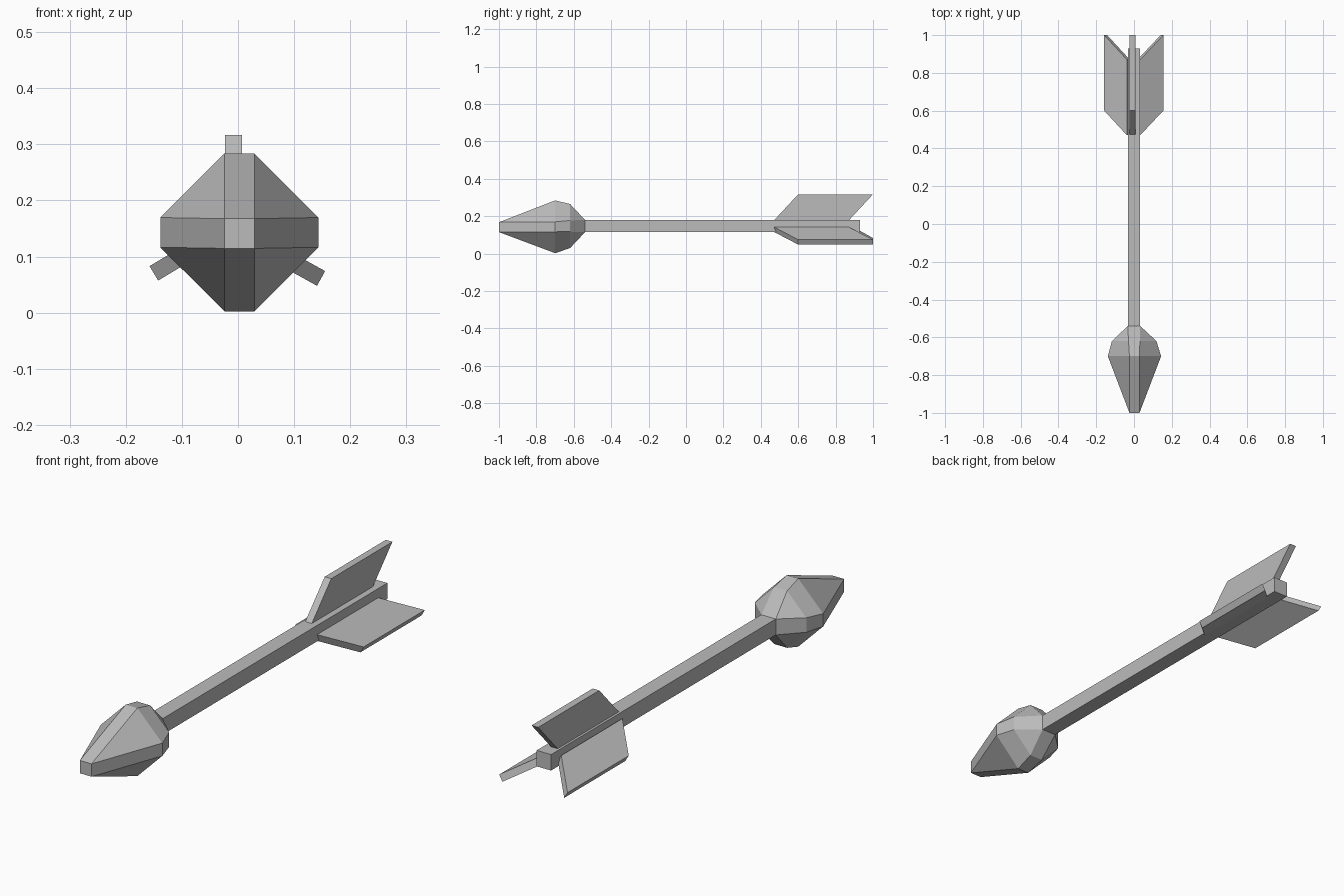
import bpy
import bmesh
from math import cos, sin, radians
from mathutils import Vector

cube = bpy.data.objects.get("Cube")
if cube:
    bpy.data.objects.remove(cube, do_unlink=True)

grey = bpy.data.materials.new("plain grey")
grey.use_nodes = True
colour = (0.5, 0.5, 0.5, 1)
grey.diffuse_color = colour
grey.node_tree.nodes["Principled BSDF"].inputs["Base Color"].default_value = colour


def loft(name, rings):
    """Skin a closed solid through rings of matching points."""
    bm = bmesh.new()
    loops = [[bm.verts.new(p) for p in ring] for ring in rings]
    for a, b in zip(loops, loops[1:]):
        for i in range(len(a)):
            j = (i + 1) % len(a)
            bm.faces.new((a[i], a[j], b[j], b[i]))
    bm.faces.new(loops[0])
    bm.faces.new(loops[-1])
    bmesh.ops.remove_doubles(bm, verts=bm.verts, dist=0.0005)
    bmesh.ops.recalc_face_normals(bm, faces=bm.faces)
    mesh = bpy.data.meshes.new(name)
    bm.to_mesh(mesh)
    bm.free()
    mesh.materials.append(grey)
    obj = bpy.data.objects.new(name, mesh)
    bpy.context.collection.objects.link(obj)
    return obj


def octagon(y, cx, cz, flat, reach):
    """Eight-sided ring; becomes a square when flat equals reach."""
    f, r = flat, reach
    pts = [(r, -f), (r, f), (f, r), (-f, r), (-r, f), (-r, -f), (-f, -r), (f, -r)]
    return [(cx + x, y, cz + z) for x, z in pts]


def square(y, half, cz):
    return [(x * half, y, cz + z * half) for x, z in ((1, -1), (1, 1), (-1, 1), (-1, -1))]


# Blunt faceted head
loft("arrow_head", [
    octagon(-1.0, 0.0025, 0.141, 0.0265, 0.0265),
    octagon(-0.7, 0.0025, 0.143, 0.0265, 0.141),
    octagon(-0.62, 0.001, 0.147, 0.03, 0.118),
    octagon(-0.54, 0, 0.147, 0.033, 0.033),
])

# Square shaft
loft("shaft", [square(-0.56, 0.033, 0.147), square(0.93, 0.033, 0.147)])


# Three swept fins, each drawn inward from its outer edge
def fin(name, tip_x, tip_z, angle, depth=0.14, half=0.015):
    a = radians(angle)
    out = Vector((cos(a), 0, sin(a)))
    side = Vector((-sin(a), 0, cos(a))) * half
    tip = Vector((tip_x, 0, tip_z))
    outline = [(0.47, depth), (0.6, 0), (1.0, 0), (0.87, depth)]
    mid = [tip - out * d + Vector((0, y, 0)) for y, d in outline]
    loft(name, [[p - side for p in mid], [p + side for p in mid]])


fin("top_fin", -0.008, 0.317, 90)
fin("right_fin", -0.15, 0.07, 211)
fin("left_fin", 0.148, 0.061, -29)
